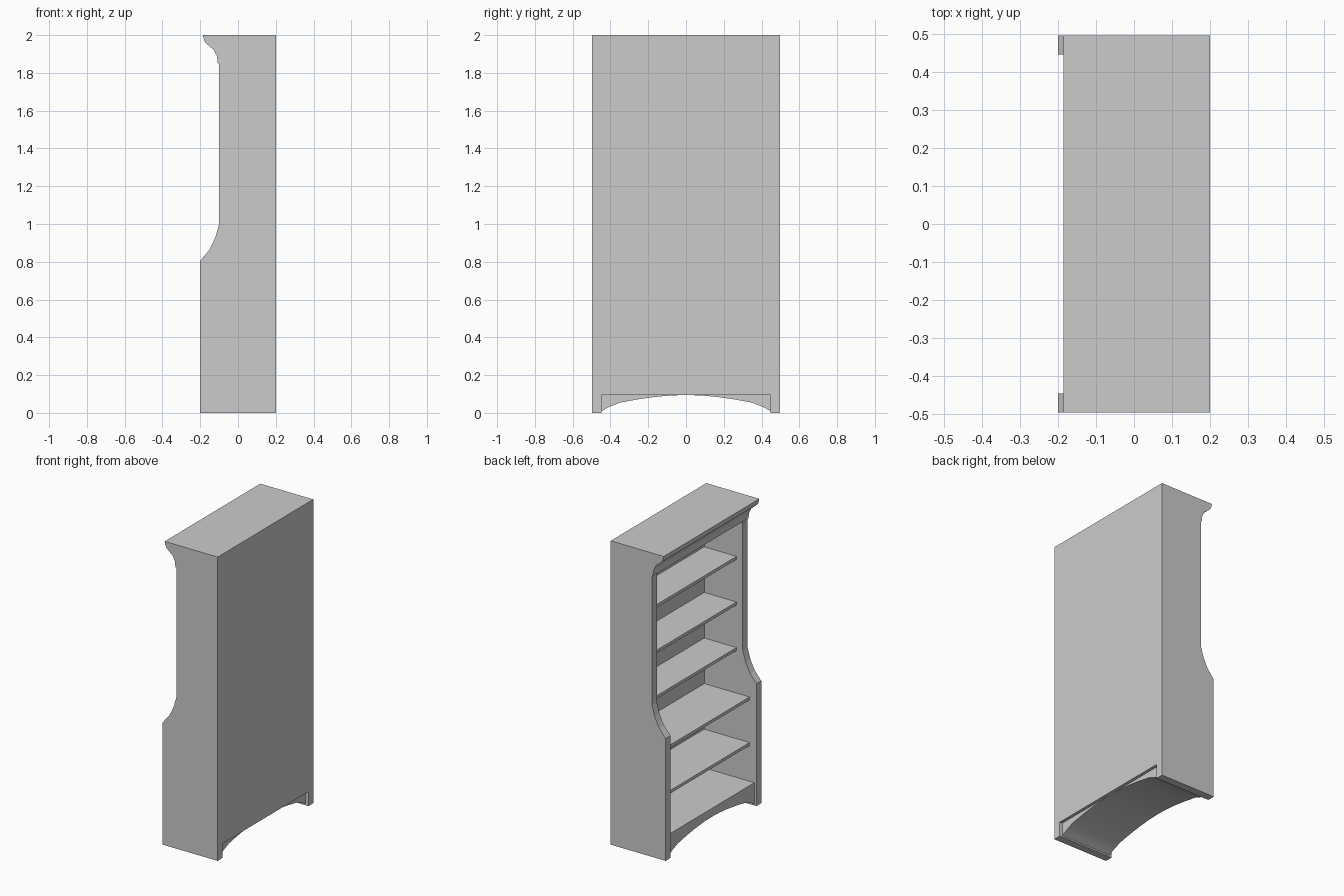
import bpy, bmesh

if "Cube" in bpy.data.objects:
    bpy.data.objects.remove(bpy.data.objects["Cube"])

HALF, INNER = 0.497, 0.447   # half width outside / between the side panels
BACK, BACK_IN = 0.20, 0.18   # outer and inner face of the back panel


def make(name, bm):
    bmesh.ops.recalc_face_normals(bm, faces=bm.faces)
    me = bpy.data.meshes.new(name)
    bm.to_mesh(me)
    bm.free()
    ob = bpy.data.objects.new(name, me)
    bpy.context.collection.objects.link(ob)
    return ob


def prism(name, pts, offset):
    """Extrude a closed 3D outline by an offset vector."""
    bm = bmesh.new()
    face = bm.faces.new([bm.verts.new(p) for p in pts])
    out = bmesh.ops.extrude_face_region(bm, geom=[face])["geom"]
    verts = [v for v in out if isinstance(v, bmesh.types.BMVert)]
    bmesh.ops.translate(bm, verts=verts, vec=offset)
    return make(name, bm)


def box(name, x0, x1, y0, y1, z0, z1):
    return prism(name, [(x0, y0, z0), (x1, y0, z0), (x1, y1, z0), (x0, y1, z0)],
                 (0, 0, z1 - z0))


# crown moulding profile (x, z), bottom to top
crown = [(-0.10, 1.85), (-0.107, 1.851), (-0.112, 1.89), (-0.13, 1.925),
         (-0.148, 1.938), (-0.174, 1.961), (-0.182, 1.98), (-0.186, 2.0)]
# sweep from the deep lower half to the shallow upper half
sweep = [(-0.20, 0.805), (-0.153, 0.862), (-0.138, 0.89), (-0.12, 0.93), (-0.10, 1.0)]

# side panels
side = [(BACK, 0), (-0.20, 0)] + sweep + crown + [(BACK, 2)]
for label, y in (("left", INNER), ("right", -HALF)):
    prism("side_panel_" + label, [(x, y, z) for x, z in side], (0, HALF - INNER, 0))

# solid crown between the panels
prism("crown", [(x, -INNER, z) for x, z in crown + [(BACK, 2), (BACK, 1.85)]],
      (0, 2 * INNER, 0))

# back panel, raised off the floor
box("back_panel", BACK_IN, BACK, -INNER, INNER, 0.095, 1.85)

# base with arched underside
half_arch = [(INNER, 0.01), (0.41, 0.03), (0.35, 0.054), (0.26, 0.071),
             (0.17, 0.084), (0.085, 0.092)]
arch = half_arch + [(0, 0.095)] + [(-y, z) for y, z in reversed(half_arch)]
base = prism("arched_base",
             [(-0.185, y, z) for y, z in arch + [(-INNER, 0.15), (INNER, 0.15)]],
             (BACK_IN + 0.185, 0, 0))

# shelves: deep below the sweep, shallow above
for i, z in enumerate((0.405, 0.705, 1.005, 1.305, 1.605)):
    front = -0.15 if i < 2 else -0.055
    box(f"shelf_{i + 1}", front, BACK_IN, -INNER, INNER, z - 0.02, z)

# soft shading on the arch
bpy.context.view_layer.objects.active = base
base.select_set(True)
bpy.ops.object.shade_smooth_by_angle()
